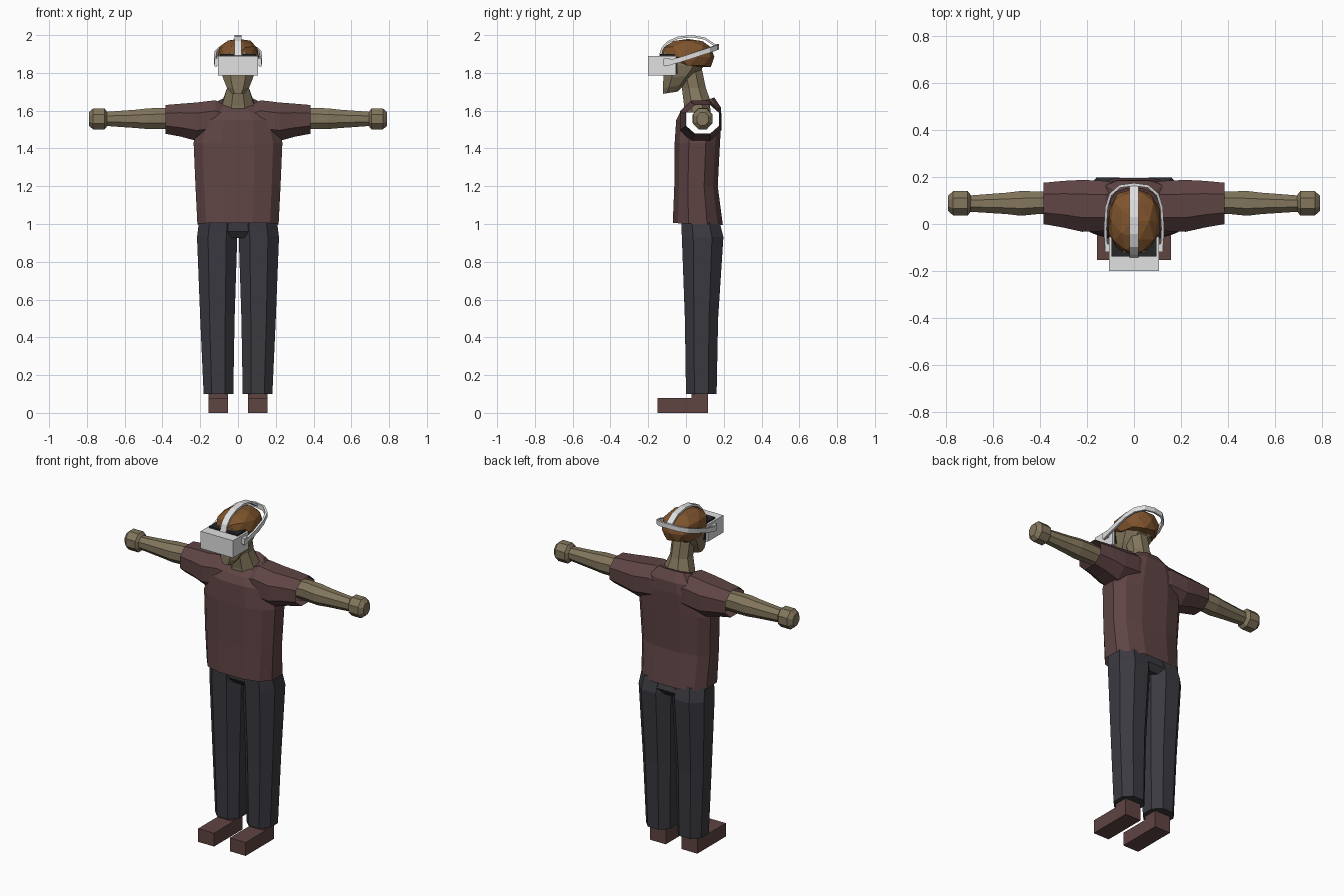
import bpy, bmesh, math, random
from mathutils import Vector

if "Cube" in bpy.data.objects:
    bpy.data.objects.remove(bpy.data.objects["Cube"])

random.seed(4)


def material(name, rgb):
    m = bpy.data.materials.new(name)
    m.diffuse_color = (*rgb, 1)
    m.use_nodes = True
    m.node_tree.nodes["Principled BSDF"].inputs["Base Color"].default_value = m.diffuse_color
    return m


SHIRT = material("maroon cloth", (0.115, 0.058, 0.058))
SKIN = material("skin", (0.225, 0.18, 0.107))
DENIM = material("dark trousers", (0.042, 0.042, 0.052))
SHOE = material("maroon shoes", (0.115, 0.058, 0.055))
HAIR = material("brown hair", (0.21, 0.088, 0.026))
WHITE = material("white plastic", (0.75, 0.75, 0.75))
BLACK = material("black foam", (0.02, 0.02, 0.022))


def finish(name, bm, mat):
    bmesh.ops.recalc_face_normals(bm, faces=bm.faces)
    me = bpy.data.meshes.new(name)
    bm.to_mesh(me)
    bm.free()
    me.materials.append(mat)
    ob = bpy.data.objects.new(name, me)
    bpy.context.collection.objects.link(ob)
    return ob


def skin_rings(bm, rings):
    """Bridge successive vertex loops and cap both ends."""
    loops = [[bm.verts.new(p) for p in r] for r in rings]
    n = len(loops[0])
    for a, b in zip(loops, loops[1:]):
        for i in range(n):
            j = (i + 1) % n
            bm.faces.new((a[i], a[j], b[j], b[i]))
    bm.faces.new(loops[0])
    bm.faces.new(loops[-1])


def tube(name, mat, rings, axis="z", n=8, power=1.0, tilts=None):
    """Rings are (position on axis, u0, u1, v0, v1); u, v are the other two axes."""
    out = []
    for k, (t, u0, u1, v0, v1) in enumerate(rings):
        tilt = tilts[k] if tilts else 0
        loop = []
        for i in range(n):
            ang = 2 * math.pi * (i + 0.5) / n
            c, s = [math.copysign(abs(f(ang) / math.cos(math.pi / n)) ** power, f(ang))
                    for f in (math.cos, math.sin)]
            u = (u0 + u1) / 2 + c * (u1 - u0) / 2
            v = (v0 + v1) / 2 + s * (v1 - v0) / 2
            loop.append((u, v, t + tilt * s) if axis == "z" else (t, u, v))
        out.append(loop)
    bm = bmesh.new()
    skin_rings(bm, out)
    return finish(name, bm, mat)


def box(name, mat, x0, x1, y0, y1, z0, z1):
    bm = bmesh.new()
    skin_rings(bm, [[(x0, y0, z), (x1, y0, z), (x1, y1, z), (x0, y1, z)] for z in (z0, z1)])
    return finish(name, bm, mat)


def strap(name, path, wide, width, thick):
    """Flat band following a path; wide is the direction of its width."""
    pts, wide = [Vector(p) for p in path], Vector(wide)
    rings = []
    for i, p in enumerate(pts):
        d = (pts[min(i + 1, len(pts) - 1)] - pts[max(i - 1, 0)]).normalized()
        nrm = d.cross(wide).normalized() * thick / 2
        w = wide * width / 2
        rings.append([p + nrm + w, p + nrm - w, p - nrm - w, p - nrm + w])
    bm = bmesh.new()
    skin_rings(bm, rings)
    return finish(name, bm, WHITE)


# Shirt: torso joined with a sleeve tube, left hollow at hem and cuffs
shirt = tube("shirt", SHIRT, [
    (1.0, -0.215, 0.215, -0.07, 0.195),
    (1.2, -0.225, 0.225, -0.062, 0.168),
    (1.43, -0.235, 0.235, -0.06, 0.18),
    (1.55, -0.205, 0.205, -0.052, 0.187),
    (1.605, -0.16, 0.16, -0.03, 0.185),
    (1.645, -0.1, 0.1, 0.0, 0.15)],
    n=12, power=0.75, tilts=[-0.005, 0, 0, 0, 0.012, 0.025])
half = [(0.385, 0.0, 0.175, 1.478, 1.63), (0.3, -0.015, 0.183, 1.462, 1.637),
        (0.22, -0.033, 0.187, 1.44, 1.643), (0.12, -0.03, 0.183, 1.45, 1.655)]
sleeves = tube("sleeves", SHIRT,
               [(-r[0], *r[1:]) for r in half] + [(0, 0.0, 0.165, 1.47, 1.6)] + half[::-1],
               axis="x", n=8, power=0.9)
mod = shirt.modifiers.new("join", "BOOLEAN")
mod.operation = "UNION"
mod.solver = "EXACT"
mod.object = sleeves
bpy.context.view_layer.objects.active = shirt
bpy.ops.object.modifier_apply(modifier="join")
bpy.data.objects.remove(sleeves)
bm = bmesh.new()
bm.from_mesh(shirt.data)
ends = [f for f in bm.faces
        if all(abs(v.co.x) > 0.38 for v in f.verts) or all(v.co.z < 1.03 for v in f.verts)]
bmesh.ops.delete(bm, geom=ends, context="FACES")
bm.to_mesh(shirt.data)
bm.free()

# Limbs, mirrored left and right
for side, s in (("left", 1), ("right", -1)):
    tube(side + "_arm", SKIN, [
        (s * 0.33, 0.045, 0.137, 1.505, 1.61), (s * 0.4, 0.043, 0.138, 1.503, 1.615),
        (s * 0.48, 0.035, 0.14, 1.503, 1.612), (s * 0.54, 0.042, 0.133, 1.508, 1.605),
        (s * 0.71, 0.053, 0.12, 1.52, 1.593)], axis="x")
    tube(side + "_hand", SKIN, [
        (s * 0.69, 0.057, 0.119, 1.522, 1.59), (s * 0.706, 0.036, 0.14, 1.501, 1.611),
        (s * 0.768, 0.036, 0.14, 1.501, 1.611), (s * 0.79, 0.057, 0.119, 1.522, 1.59)],
        axis="x")
    legs = [(0.1, 0.025, 0.182, 0.0, 0.162), (0.5, 0.018, 0.2, -0.006, 0.17),
            (0.93, 0.004, 0.217, -0.022, 0.198), (1.01, 0.0, 0.207, -0.025, 0.178)]
    tube(side + "_trouser_leg", DENIM,
         [(z, min(s * a, s * b), max(s * a, s * b), c, d) for z, a, b, c, d in legs],
         power=0.9)
    x0, x1 = sorted((s * 0.052, s * 0.157))
    box(side + "_shoe", SHOE, x0, x1, -0.152, 0.117, 0.0, 0.08)
    box(side + "_ankle", SHOE, x0, x1, 0.03, 0.117, 0.08, 0.13)

# Seat of the trousers
tube("trouser_seat", DENIM, [
    (0.925, -0.1, 0.1, 0.01, 0.165), (0.96, -0.19, 0.19, -0.018, 0.19),
    (1.02, -0.2, 0.2, -0.02, 0.17)], power=0.8)

# Neck and head
tube("neck", SKIN, [
    (1.59, -0.085, 0.085, -0.01, 0.13), (1.645, -0.082, 0.082, -0.01, 0.125),
    (1.72, -0.058, 0.058, -0.022, 0.105), (1.84, -0.058, 0.058, -0.045, 0.08)],
    tilts=[0, 0.02, 0, 0])
tube("head", SKIN, [
    (1.695, -0.035, 0.035, -0.122, -0.045), (1.73, -0.06, 0.06, -0.122, 0.0),
    (1.78, -0.08, 0.08, -0.12, 0.05), (1.84, -0.092, 0.092, -0.12, 0.1),
    (1.91, -0.09, 0.09, -0.12, 0.11)], power=0.85, tilts=[0.006, 0.012, 0.012, 0, 0])

# Hair: rough faceted cap, trimmed along a sloping hairline
bm = bmesh.new()
bmesh.ops.create_icosphere(bm, subdivisions=2, radius=1)
for v in bm.verts:
    p = v.co * random.uniform(0.96, 1.05)
    p = Vector([math.copysign(abs(c) ** 0.9, c) for c in p])
    y = 0.012 + p.y * 0.142
    hairline = 1.83 if y > 0.03 else 1.83 + (0.03 - y) * 0.42
    v.co = (p.x * 0.112, y, max(1.885 + p.z * 0.096, hairline))
finish("hair", bm, HAIR)

# Headset with foam trim and straps
box("headset", WHITE, -0.107, 0.107, -0.2, -0.053, 1.787, 1.89)
box("headset_foam", BLACK, -0.095, 0.095, -0.138, -0.045, 1.795, 1.9)
strap("top_strap", [(0, -0.137, 1.89), (0, -0.125, 1.93), (0, -0.095, 1.963), (0, -0.04, 1.987),
                    (0, 0.03, 1.994), (0, 0.1, 1.982), (0, 0.165, 1.938)],
      (1, 0, 0), 0.038, 0.012)
arc = [(0.118, -0.112, 1.848), (0.122, -0.02, 1.873), (0.117, 0.07, 1.903),
       (0.1, 0.125, 1.921), (0.06, 0.16, 1.934)]
strap("side_strap", arc + [(0, 0.168, 1.938)] + [(-x, y, z) for x, y, z in arc[::-1]],
      (0, 0, 1), 0.028, 0.012)
for side, s in (("left", 1), ("right", -1)):
    x0, x1 = sorted((s * 0.1, s * 0.124))
    box(side + "_strap_mount", WHITE, x0, x1, -0.118, -0.085, 1.84, 1.875)
